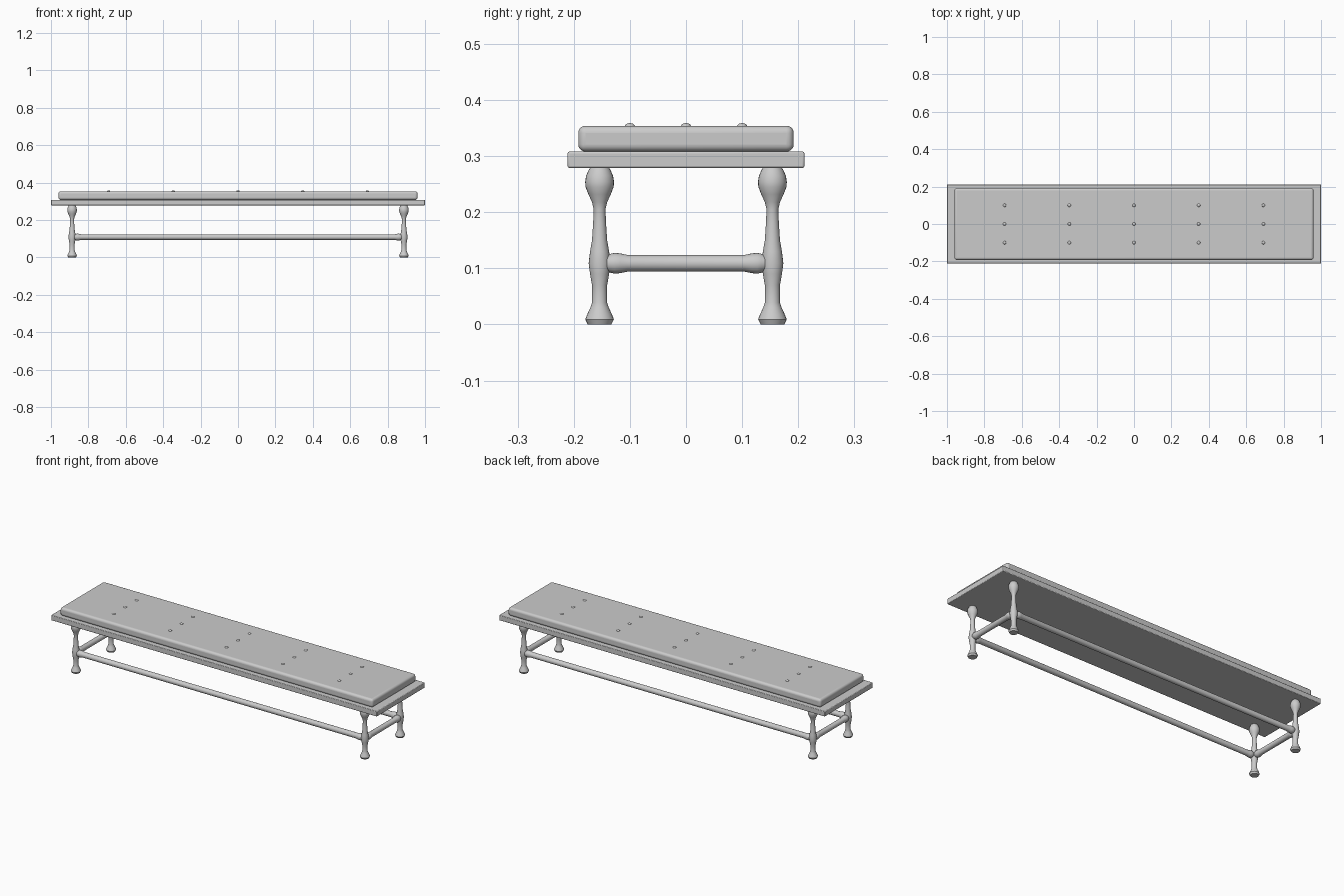
import bpy
import math
from mathutils import Matrix, Vector

default = bpy.data.objects.get("Cube")
if default:
    bpy.data.objects.remove(default, do_unlink=True)

GREY = (0.6, 0.6, 0.6, 1)
mat = bpy.data.materials.new("light grey")
mat.use_nodes = True
mat.diffuse_color = GREY
mat.node_tree.nodes["Principled BSDF"].inputs["Base Color"].default_value = GREY


def finish(obj, name, angle=35):
    obj.name = name
    obj.data.materials.append(mat)
    bpy.ops.object.select_all(action="DESELECT")
    obj.select_set(True)
    bpy.context.view_layer.objects.active = obj
    bpy.ops.object.shade_smooth_by_angle(angle=math.radians(angle))
    return obj


def rounded_box(name, half_x, half_y, bottom, top, radius, segments):
    bpy.ops.mesh.primitive_cube_add(size=2, location=(0, 0, (bottom + top) / 2))
    obj = bpy.context.object
    obj.scale = (half_x, half_y, (top - bottom) / 2)
    bpy.ops.object.transform_apply(location=False, rotation=False, scale=True)
    bevel = obj.modifiers.new("rounding", "BEVEL")
    bevel.width = radius
    bevel.segments = segments
    return finish(obj, name)


def turned(name, profile, start, direction, sides=24):
    """Lathe (radius, distance) pairs along a direction, with closed ends."""
    verts, faces = [], []
    for r, h in profile:
        for i in range(sides):
            a = math.tau * i / sides
            verts.append((r * math.cos(a), r * math.sin(a), h))
    for k in range(len(profile) - 1):
        for i in range(sides):
            j = (i + 1) % sides
            a, b = k * sides, (k + 1) * sides
            faces.append((a + i, a + j, b + j, b + i))
    faces.append(tuple(reversed(range(sides))))
    faces.append(tuple(range(len(verts) - sides, len(verts))))
    mesh = bpy.data.meshes.new(name)
    mesh.from_pydata(verts, [], faces)
    turn = Vector((0, 0, 1)).rotation_difference(Vector(direction)).to_matrix()
    mesh.transform(turn.to_4x4())
    obj = bpy.data.objects.new(name, mesh)
    obj.location = start
    bpy.context.collection.objects.link(obj)
    return finish(obj, name)


LEG_X, LEG_Y, RAIL_Z = 0.887, 0.154, 0.109

# Bench board and padded cushion
rounded_box("bench_board", 1.0, 0.211, 0.279, 0.308, 0.003, 2)
rounded_box("cushion", 0.96, 0.192, 0.308, 0.354, 0.013, 5)

# Cushion buttons
for col in range(-2, 3):
    for row in (-1, 0, 1):
        bpy.ops.mesh.primitive_uv_sphere_add(
            segments=16, ring_count=8, radius=0.009,
            location=(col * 0.346, row * 0.1, 0.353))
        button = bpy.context.object
        button.scale.z = 0.65
        finish(button, "cushion_button", 60)

# Turned legs: foot, ankle, rail knot, waist, top bulb
leg_profile = [
    (0.021, 0), (0.0255, 0.009), (0.022, 0.018), (0.0165, 0.030),
    (0.0135, 0.039), (0.0135, 0.070), (0.017, 0.090), (0.0195, 0.109),
    (0.017, 0.130), (0.0135, 0.150), (0.0115, 0.180), (0.0105, 0.205),
    (0.0135, 0.218), (0.020, 0.232), (0.025, 0.245), (0.0257, 0.254),
    (0.024, 0.265), (0.020, 0.274), (0.016, 0.281)]
for sx, side in ((1, "left"), (-1, "right")):
    for sy, end in ((-1, "front"), (1, "back")):
        turned(f"{end}_{side}_leg", leg_profile, (sx * LEG_X, sy * LEG_Y, 0), (0, 0, 1))


# Stretcher rails with a swelling at both ends
def rail_profile(length):
    half = [(0.009, 0), (0.0125, 0.008), (0.017, 0.020), (0.0185, 0.027),
            (0.0175, 0.037), (0.0148, 0.050)]
    return half + [(r, length - d) for r, d in reversed(half)]


for sx, side in ((1, "left"), (-1, "right")):
    turned(f"{side}_rail", rail_profile(2 * LEG_Y), (sx * LEG_X, -LEG_Y, RAIL_Z), (0, 1, 0))
for sy, end in ((-1, "front"), (1, "back")):
    turned(f"{end}_rail", rail_profile(2 * LEG_X), (-LEG_X, sy * LEG_Y, RAIL_Z), (1, 0, 0))
